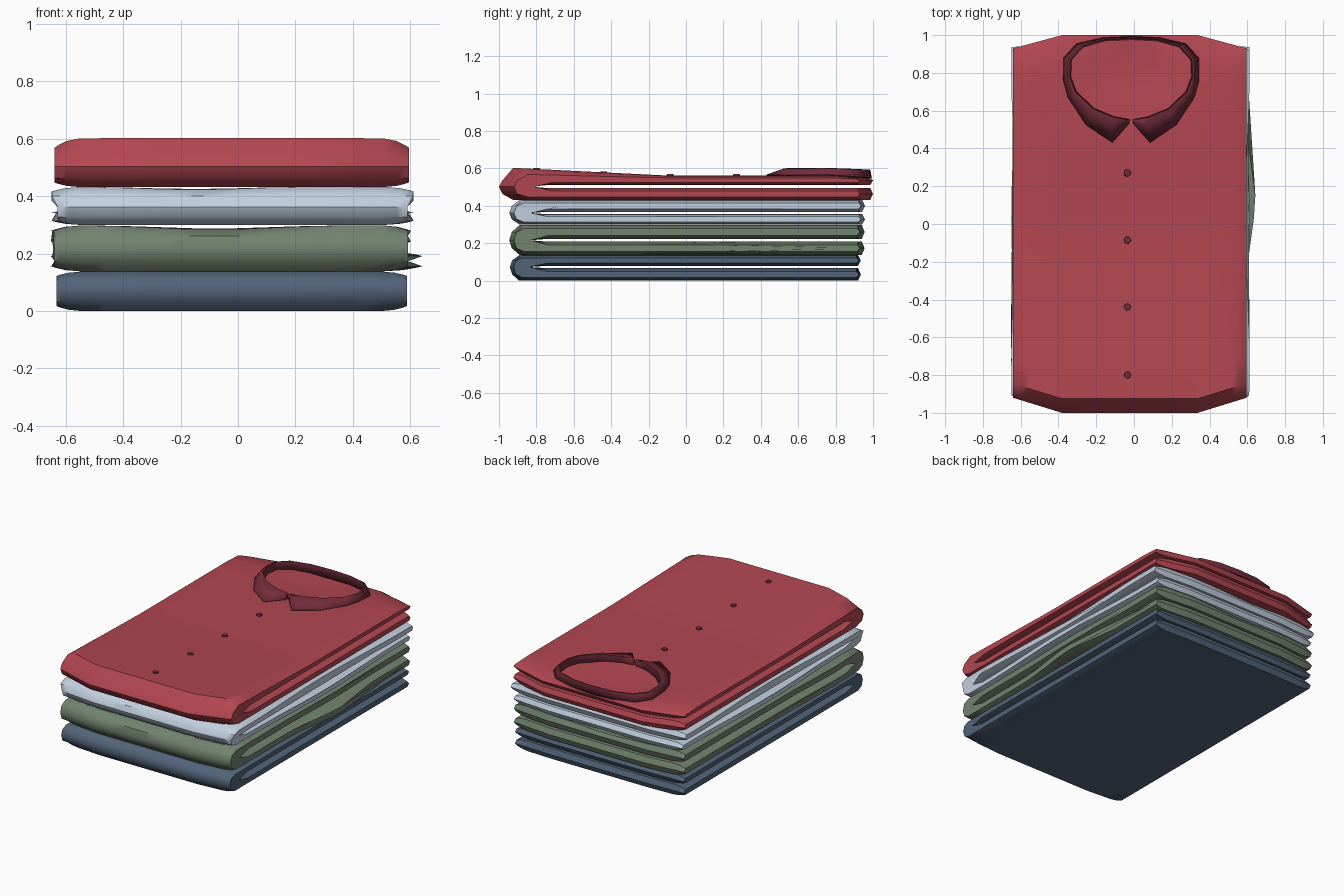
import bpy, bmesh, math

if "Cube" in bpy.data.objects:
    bpy.data.objects.remove(bpy.data.objects["Cube"])

def material(name, rgb):
    m = bpy.data.materials.new(name)
    m.diffuse_color = (*rgb, 1)
    m.use_nodes = True
    m.node_tree.nodes["Principled BSDF"].inputs["Base Color"].default_value = m.diffuse_color
    return m

RED = material("red cloth", (0.45, 0.062, 0.083))
DARK = material("dark red trim", (0.17, 0.026, 0.044))
PALE = material("pale blue cloth", (0.54, 0.63, 0.74))
GREEN = material("sage green cloth", (0.17, 0.23, 0.16))
NAVY = material("slate blue cloth", (0.085, 0.125, 0.19))

def clamp(v):
    return max(0.0, min(1.0, v))

def finish(bm, name, mat, angle):
    bmesh.ops.recalc_face_normals(bm, faces=bm.faces[:])
    me = bpy.data.meshes.new(name)
    bm.to_mesh(me)
    bm.free()
    me.materials.append(mat)
    ob = bpy.data.objects.new(name, me)
    bpy.context.collection.objects.link(ob)
    bpy.ops.object.select_all(action='DESELECT')
    ob.select_set(True)
    bpy.context.view_layer.objects.active = ob
    bpy.ops.object.shade_smooth_by_angle(angle=math.radians(angle))
    return ob

HALF = [0, 0.2, 0.4, 0.58, 0.72, 0.86, 0.93, 0.975, 1]
STATIONS = [-s for s in HALF[:0:-1]] + HALF
STEPS = [i / 14 for i in range(15)]

# Folded shirt: a C-shaped fold section (closed at the front) lofted along x
def shirt(name, mat, x0, x1, yf, yb, z0, zm, z1, gap, nose, chf, chb,
          top=lambda x, y: 0, side=lambda s, y, upper: 0):
    bm = bmesh.new()
    xc, hw = (x0 + x1) / 2, (x1 - x0) / 2
    zl, zu = (z0 + zm - gap / 2) / 2, (z1 + zm + gap / 2) / 2
    hl, hu = (zm - gap / 2 - z0) / 2, (z1 - zm - gap / 2) / 2
    rings = []
    for s in STATIONS:
        a = abs(s)
        k = 1 - 0.5 * clamp((a - 0.86) / 0.14) ** 2     # thinner at the sides
        c = clamp((a - 0.58) / 0.42)                    # chamfered corners
        f, b = yf + chf * c, yb - chb * c
        x = xc + hw * s
        Y = lambda t: f + nose + (b - 0.015 - f - nose) * t
        pts = [(Y(t), zl - hl * k, 0) for t in reversed(STEPS)]
        pts += [(f + nose * 0.25, zl, 0), (f, zm, 0), (f + nose * 0.25, zu, 1)]
        pts += [(Y(t), zu + hu * k + top(x, Y(t)) * k, 1) for t in STEPS]
        pts += [(b, zu, 1)]
        pts += [(Y(t), zu - hu * k, 1) for t in reversed(STEPS[1:])]
        pts += [(Y(0.02), zm, 0)]
        pts += [(Y(t), zl + hl * k, 0) for t in STEPS[1:]]
        pts += [(b, zl, 0)]
        edge = clamp((a - 0.86) / 0.14)
        rings.append([bm.verts.new((x + side(s, y, up) * edge, y, z)) for y, z, up in pts])
    n = len(rings[0])
    for r, q in zip(rings, rings[1:]):
        for i in range(n):
            j = (i + 1) % n
            bm.faces.new((r[i], r[j], q[j], q[i]))
    bm.faces.new(rings[0])
    bm.faces.new(rings[-1])
    return finish(bm, name, mat, 40)

def dip(depth, xm, w):
    return lambda x, y: -depth * math.exp(-((x - xm) / w) ** 2) * (0.75 + 0.25 * math.cos(5 * y))

def green_side(s, y, upper):
    if s > 0:
        return 0.055 * clamp(1 - abs(y - 0.12) / 0.4) * (0.2 if upper else 1)
    return -0.015 * clamp(1 - abs(y + 0.6) / 0.4)

def pale_side(s, y, upper):
    return (0.012 if s > 0 else -0.012) * math.cos(4 * y + 3) * (1 if upper else -1)

# Rise of the red shirt at its front fold, and hollow inside the neck
def red_top(x, y):
    rise = 0.04 * clamp((-0.1 - y) / 0.8)
    neck = 0.025 * clamp(1.3 - ((x + 0.015) / 0.3) ** 2 - ((y - 0.8) / 0.2) ** 2)
    return rise - neck - 0.02 * clamp((y - 0.8) / 0.2)

shirt("bottom_shirt", NAVY, -0.632, 0.588, -0.942, 0.935, 0.0, 0.073, 0.137, 0.012,
      0.05, 0.02, 0.01)
shirt("green_shirt", GREEN, -0.637, 0.592, -0.945, 0.955, 0.138, 0.216, 0.298, 0.014,
      0.055, 0.025, 0.025, dip(0.022, -0.08, 0.25), green_side)
shirt("pale_shirt", PALE, -0.638, 0.600, -0.945, 0.957, 0.30, 0.362, 0.432, 0.012,
      0.055, 0.025, 0.02, dip(0.014, -0.15, 0.22), pale_side)
shirt("red_shirt", RED, -0.64, 0.596, -1.0, 1.0, 0.432, 0.503, 0.562, 0.016,
      0.075, 0.08, 0.07, red_top)

# Collar: inner stand, rim and turned-down flap, mirrored about the placket
CX = -0.015
RIM = [(.006, .55), (.09, .565), (.2, .61), (.295, .70), (.325, .78), (.322, .87),
       (.26, .94), (.14, .975), (0, .982)]
FLAP = [(.012, .53), (.10, .43), (.24, .525), (.335, .67), (.36, .76), (.358, .88),
        (.29, .955), (.15, .987), (0, .994)]

bm = bmesh.new()
rows = []
ends = [(1, i) for i in range(len(RIM))] + [(-1, i) for i in range(len(RIM) - 2, -1, -1)]
for sgn, i in ends:
    (rx, ry), (fx, fy) = RIM[i], FLAP[i]
    back = clamp((ry - 0.8) / 0.18)
    rows.append([bm.verts.new(p) for p in (
        (CX + sgn * rx * 0.97, 0.77 + (ry - 0.77) * 0.97, 0.53),
        (CX + sgn * rx, ry, 0.602 - 0.008 * back),
        (CX + sgn * (rx + (fx - rx) * 0.3), ry + (fy - ry) * 0.3, 0.600 - 0.008 * back),
        (CX + sgn * fx, fy, 0.567 - 0.02 * back))])
for r, q in zip(rows, rows[1:]):
    for i in range(3):
        bm.faces.new((r[i], r[i + 1], q[i + 1], q[i]))
collar = finish(bm, "collar", DARK, 35)
sol = collar.modifiers.new("cloth thickness", 'SOLIDIFY')
sol.thickness = 0.004

# Buttons down the front
for n, (y, z) in enumerate([(0.27, 0.564), (-0.085, 0.564), (-0.44, 0.579), (-0.80, 0.597)]):
    bm = bmesh.new()
    bmesh.ops.create_cone(bm, cap_ends=True, segments=12, radius1=0.02, radius2=0.017, depth=0.012)
    bmesh.ops.translate(bm, verts=bm.verts[:], vec=(-0.035, y, z))
    finish(bm, f"button_{n + 1}", DARK, 30)
